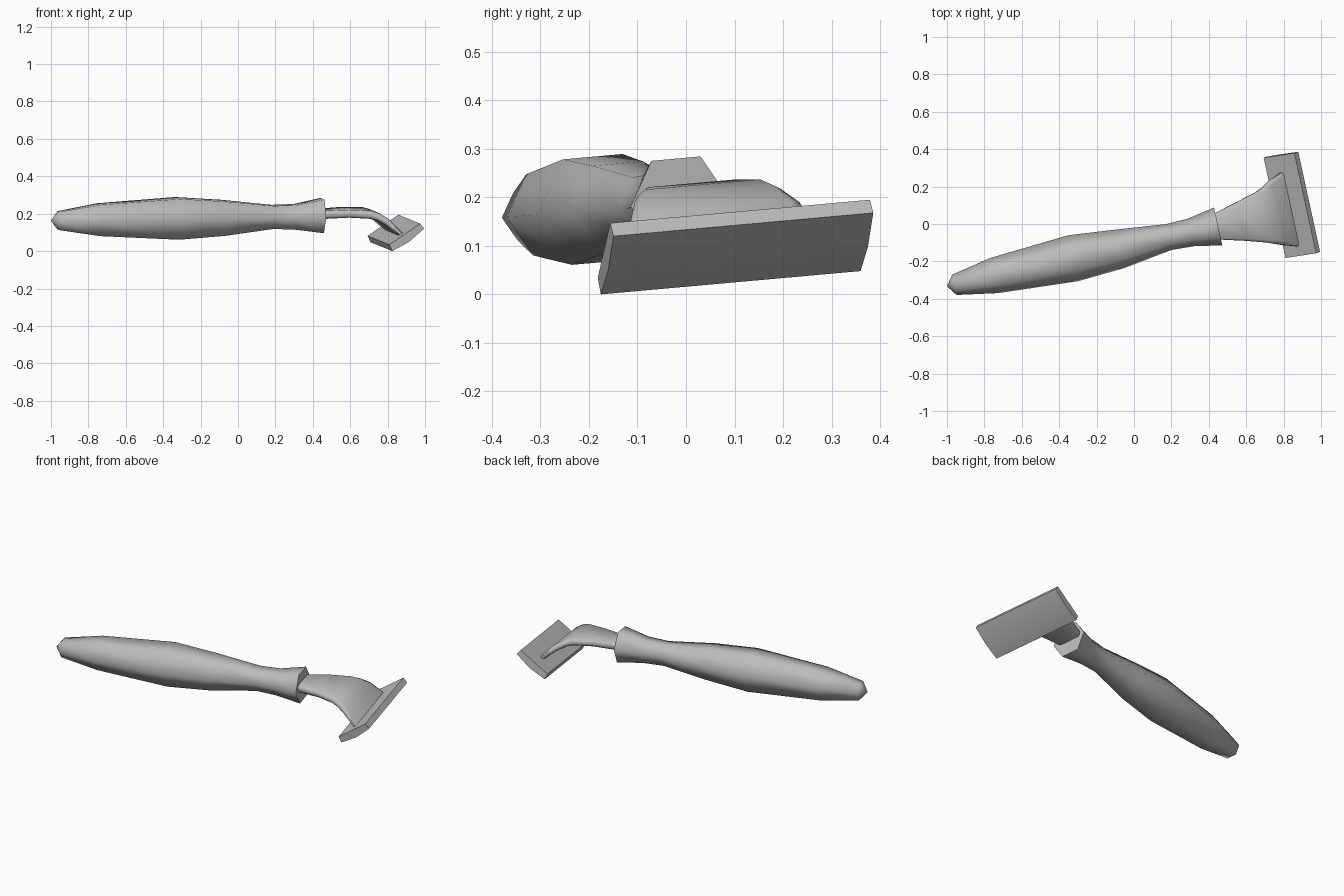
import bpy, bmesh, math
from mathutils import Matrix, Vector

cube = bpy.data.objects.get("Cube")
if cube:
    bpy.data.objects.remove(cube, do_unlink=True)

grey = bpy.data.materials.new("mid grey")
grey.use_nodes = True
colour = (0.5, 0.5, 0.5, 1)
grey.diffuse_color = colour
grey.node_tree.nodes["Principled BSDF"].inputs["Base Color"].default_value = colour

# Shared frame: the tool lies yawed and slightly rolled
FRAME = Matrix.Rotation(math.radians(12.3), 3, "Z") @ Matrix.Rotation(math.radians(5), 3, "X")
ACROSS = FRAME @ Vector((0, 1, 0))


def ring(centre, section, pitch=0):
    """Place a (side, up) section at a centre, square to the pitched axis."""
    turn = FRAME @ Matrix.Rotation(math.radians(-pitch), 3, "Y")
    return [Vector(centre) + turn @ Vector((0, a, b)) for a, b in section]


def loft(name, rings, tip=None, angle=65):
    """Skin a row of rings, closing the start with a point or a cap."""
    bm = bmesh.new()
    loops = [[bm.verts.new(p) for p in r] for r in rings]
    n = len(loops[0])
    for lo, hi in zip(loops, loops[1:]):
        for i in range(n):
            j = (i + 1) % n
            bm.faces.new((lo[i], lo[j], hi[j], hi[i]))
    bm.faces.new(loops[-1])
    if tip:
        point = bm.verts.new(tip)
        for i in range(n):
            bm.faces.new((point, loops[0][(i + 1) % n], loops[0][i]))
    else:
        bm.faces.new(loops[0][::-1])
    bmesh.ops.recalc_face_normals(bm, faces=bm.faces[:])
    mesh = bpy.data.meshes.new(name)
    bm.to_mesh(mesh)
    bm.free()
    mesh.materials.append(grey)
    obj = bpy.data.objects.new(name, mesh)
    bpy.context.collection.objects.link(obj)
    bpy.ops.object.select_all(action="DESELECT")
    obj.select_set(True)
    bpy.context.view_layer.objects.active = obj
    bpy.ops.object.shade_smooth_by_angle(angle=math.radians(angle))
    return obj


# Handle: six-sided grip swelling in the middle and flaring to a collar
def hexagon(r):
    return [(r * math.cos(k * math.pi / 3), r * math.sin(k * math.pi / 3)) for k in range(6)]


grip = [
    (-0.96, -0.325, 0.163, 0.056),
    (-0.745, -0.275, 0.168, 0.097),
    (-0.325, -0.183, 0.175, 0.126),
    (-0.075, -0.133, 0.178, 0.106),
    (0.185, -0.07, 0.183, 0.071),
    (0.305, -0.045, 0.183, 0.076),
    (0.45, -0.013, 0.19, 0.104),
]
loft("handle", [ring((x, y, z), hexagon(r)) for x, y, z, r in grip], tip=(-1, -0.333, 0.162))


# Neck: thin blade that widens and curls down onto the head
def slab(w, t):
    quarter = [(1, 0.45), (0.88, 1)]
    upper = quarter + [(-a, b) for a, b in reversed(quarter)]
    return [(a * w, b * t) for a, b in upper + [(-a, -b) for a, b in upper]]


neck = [
    (0.44, -0.014, 0.199, 0.07, 0.022, 3),
    (0.575, 0.015, 0.208, 0.107, 0.021, 2),
    (0.68, 0.035, 0.205, 0.138, 0.022, -12),
    (0.72, 0.045, 0.195, 0.155, 0.021, -26),
    (0.765, 0.06, 0.168, 0.178, 0.018, -38),
    (0.835, 0.08, 0.103, 0.205, 0.012, -45),
]
loft("neck", [ring((x, y, z), slab(w, t), p) for x, y, z, w, t, p in neck])

# Head: slanted slab with a softly bowed underside
profile = [(0.825, 0), (0.915, 0.05), (0.995, 0.12), (0.974, 0.147), (0.81, 0.034)]
END, LENGTH = -0.346, 0.55
near = [Vector((x, (END - ACROSS.x * x - ACROSS.z * z) / ACROSS.y, z)) for x, z in profile]
loft("head", [near, [p + ACROSS * LENGTH for p in near]])
